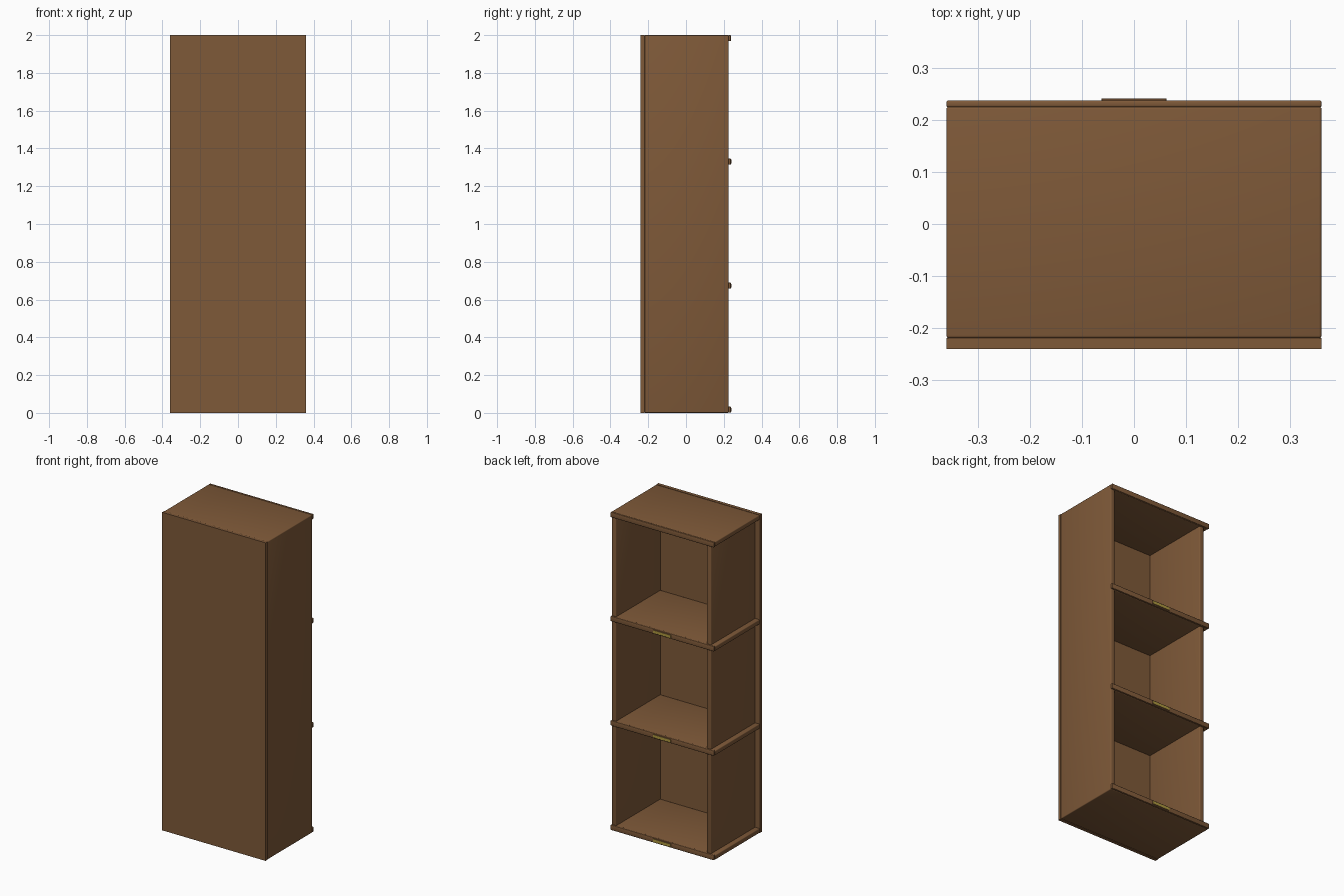
import bpy, bmesh

if "Cube" in bpy.data.objects:
    bpy.data.objects.remove(bpy.data.objects["Cube"])


def material(name, rgb):
    m = bpy.data.materials.new(name)
    m.diffuse_color = (*rgb, 1.0)
    m.use_nodes = True
    m.node_tree.nodes["Principled BSDF"].inputs["Base Color"].default_value = m.diffuse_color
    return m


WOOD = material("brown wood", (0.210, 0.100, 0.040))
GOLD = material("dull gold", (0.42, 0.31, 0.05))


def box(name, x, y, z, bevel=0.0, segments=3):
    """Box from (min, max) ranges, with optionally rounded edges."""
    bm = bmesh.new()
    bmesh.ops.create_cube(bm, size=1.0)
    for v in bm.verts:
        v.co = [lo + (c + 0.5) * (hi - lo) for c, (lo, hi) in zip(v.co, (x, y, z))]
    if bevel:
        bmesh.ops.bevel(bm, geom=bm.edges[:], offset=bevel, segments=segments,
                        profile=0.5, affect='EDGES')
    me = bpy.data.meshes.new(name)
    bm.to_mesh(me)
    bm.free()
    me.materials.append(WOOD)
    ob = bpy.data.objects.new(name, me)
    bpy.context.collection.objects.link(ob)
    bpy.ops.object.select_all(action='DESELECT')
    ob.select_set(True)
    bpy.context.view_layer.objects.active = ob
    if bevel:
        bpy.ops.object.shade_smooth_by_angle(angle=0.6)
    return ob


HALF_W, THICK = 0.36, 0.03

# full rear panel on the -y side
box("back_panel", (-HALF_W, HALF_W), (-0.24, -0.219), (0.0, 2.0))

# upright sides: one flush, one set in by a board thickness
box("right_side", (0.33, HALF_W), (-0.219, 0.225), (0.001, 1.998), 0.005)
box("left_side", (-0.33, -0.30), (-0.219, 0.223), (0.001, 1.998), 0.005)

# four evenly spaced boards with rounded edging strips
step = (2.0 - THICK) / 3
for i in range(4):
    z = i * step
    right = HALF_W if i in (0, 3) else 0.35
    box(f"shelf_{i}", (-HALF_W, right), (-0.219, 0.225), (z, z + THICK), 0.005)
    t = z if i == 3 else z + 0.003
    box(f"edging_{i}", (-HALF_W, HALF_W), (0.224, 0.2375), (t - 0.002, t + THICK), 0.004)

    # label plate with a gold face on the lower three
    if i < 3:
        mid = t + 0.014
        plate = box(f"label_plate_{i}", (-0.0625, 0.0625), (0.236, 0.241),
                    (mid - 0.010, mid + 0.010), 0.001, 1)
        plate.data.materials.append(GOLD)
        for p in plate.data.polygons:
            if p.normal.y > 0.9:
                p.material_index = 1
